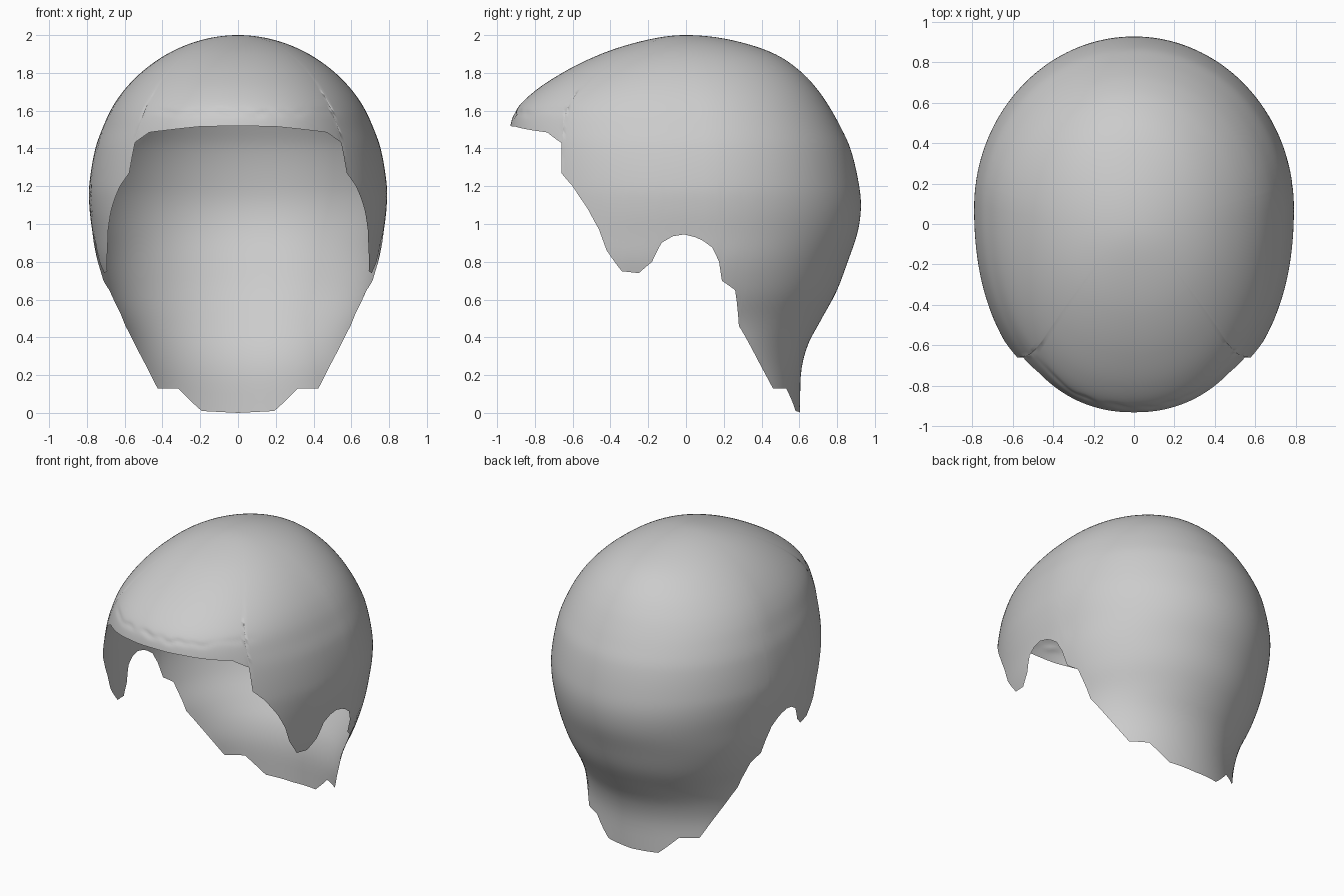
import bpy, bmesh, math
from mathutils import Vector, noise

if "Cube" in bpy.data.objects:
    bpy.data.objects.remove(bpy.data.objects["Cube"])

# Horizontal sections: height, half width, front y, back y
SECTIONS = [
    (2.00, 0.000, 0.000, 0.000), (1.975, 0.190, -0.205, 0.235),
    (1.90, 0.375, -0.450, 0.470), (1.80, 0.515, -0.655, 0.615),
    (1.70, 0.610, -0.805, 0.705), (1.61, 0.670, -0.895, 0.765),
    (1.52, 0.712, -0.930, 0.815), (1.40, 0.755, -0.940, 0.870),
    (1.20, 0.788, -0.950, 0.917), (1.08, 0.786, -0.960, 0.926),
    (0.95, 0.770, -0.980, 0.907), (0.80, 0.748, -1.000, 0.856),
    (0.64, 0.700, -1.000, 0.795), (0.48, 0.635, -1.000, 0.708),
    (0.36, 0.612, -1.000, 0.645), (0.22, 0.605, -1.000, 0.610),
    (0.00, 0.640, -1.000, 0.604),
]
# Lower rim seen from the side (y, z), forehead to nape
RIM = [
    (-0.93, 1.52), (-0.90, 1.515), (-0.735, 1.485), (-0.66, 1.43),
    (-0.66, 1.27), (-0.60, 1.20), (-0.52, 1.08), (-0.46, 0.97),
    (-0.42, 0.86), (-0.34, 0.75), (-0.25, 0.74), (-0.18, 0.80),
    (-0.13, 0.90), (-0.07, 0.935), (-0.01, 0.945), (0.05, 0.93),
    (0.14, 0.875), (0.175, 0.80), (0.19, 0.70), (0.26, 0.65),
    (0.28, 0.46), (0.38, 0.28), (0.46, 0.13), (0.53, 0.13),
    (0.58, 0.01), (0.61, 0.0),
]
ROWS = 80
SQUARE = 2 / 2.2
S = [math.sqrt(2.0 - row[0]) for row in SECTIONS]


def slope(i, k):
    a, b = max(i - 1, 0), min(i + 1, len(S) - 1)
    return (SECTIONS[b][k] - SECTIONS[a][k]) / (S[b] - S[a])


def section(z):
    """Smoothly interpolated half width, centre y, front y, back y."""
    s = math.sqrt(max(2.0 - z, 0.0))
    i = 0
    while i < len(S) - 2 and s > S[i + 1]:
        i += 1
    h = S[i + 1] - S[i]
    u = min((s - S[i]) / h, 1.0)
    out = []
    for k in (1, 2, 3):
        p, q = SECTIONS[i][k], SECTIONS[i + 1][k]
        out.append((2*u**3 - 3*u**2 + 1) * p + (u**3 - 2*u**2 + u) * h * slope(i, k)
                   + (3*u**2 - 2*u**3) * q + (u**3 - u**2) * h * slope(i + 1, k))
    return out[0], 0.08 * min(1.0, s * s / 0.5), out[1], out[2]


def surface(t, z):
    w, c, f, b = section(z)
    ct, st = math.cos(t), abs(math.sin(t))
    if ct > 0:
        x, y = w * st ** SQUARE, c - (c - f) * ct ** SQUARE
    else:
        x, y = w * st, c - (b - c) * ct
    p = Vector((math.copysign(x, math.sin(t)), y, z))
    # Faint ragged crease above the brow
    fade = max(0.0, 1 - (p.x / 0.56) ** 4) if y < 0 else 0.0
    if fade:
        line = 1.59 + 0.025 * noise.noise(Vector((p.x * 14, 0.3, 0)))
        depth = 0.012 * (0.5 + noise.noise(Vector((p.x * 9, 4.1, 2))))
        k = 1 - fade * depth * math.exp(-((z - line) / 0.014) ** 2)
        p.x *= k
        p.y *= k
    return p


def azimuth(y, z):
    w, c, f, b = section(z)
    if y < c:
        return math.acos(min(1.0, (c - y) / (c - f)) ** (1 / SQUARE))
    return math.acos(-min(1.0, (y - c) / (b - c)))


# Columns running from crown to rim
keys = [(azimuth(y, z), z) for y, z in RIM]
keys[0], keys[-1] = (0.0, RIM[0][1]), (math.pi, RIM[-1][1])
half = []
for (t0, z0), (t1, z1) in zip(keys, keys[1:]):
    n = max(1, math.ceil(abs(t1 - t0) / 0.035))
    half += [(t0 + (t1 - t0) * i / n, z0 + (z1 - z0) * i / n) for i in range(n)]
half.append(keys[-1])
columns = half + [(-t, z) for t, z in reversed(half[1:-1])]

# Open head shell
bm = bmesh.new()
crown = bm.verts.new((0, 0, 2))
grid = []
for t, zr in columns:
    s_end = math.sqrt(2.0 - zr)
    grid.append([bm.verts.new(surface(t, 2.0 - (s_end * j / ROWS) ** 2))
                 for j in range(1, ROWS + 1)])
for i, a in enumerate(grid):
    b = grid[(i + 1) % len(grid)]
    bm.faces.new((crown, a[0], b[0]))
    for j in range(ROWS - 1):
        bm.faces.new((a[j], a[j + 1], b[j + 1], b[j]))
for face in bm.faces:
    face.smooth = True
mesh = bpy.data.meshes.new("head_shell")
bm.to_mesh(mesh)
bm.free()
shell = bpy.data.objects.new("head_shell", mesh)
bpy.context.collection.objects.link(shell)
